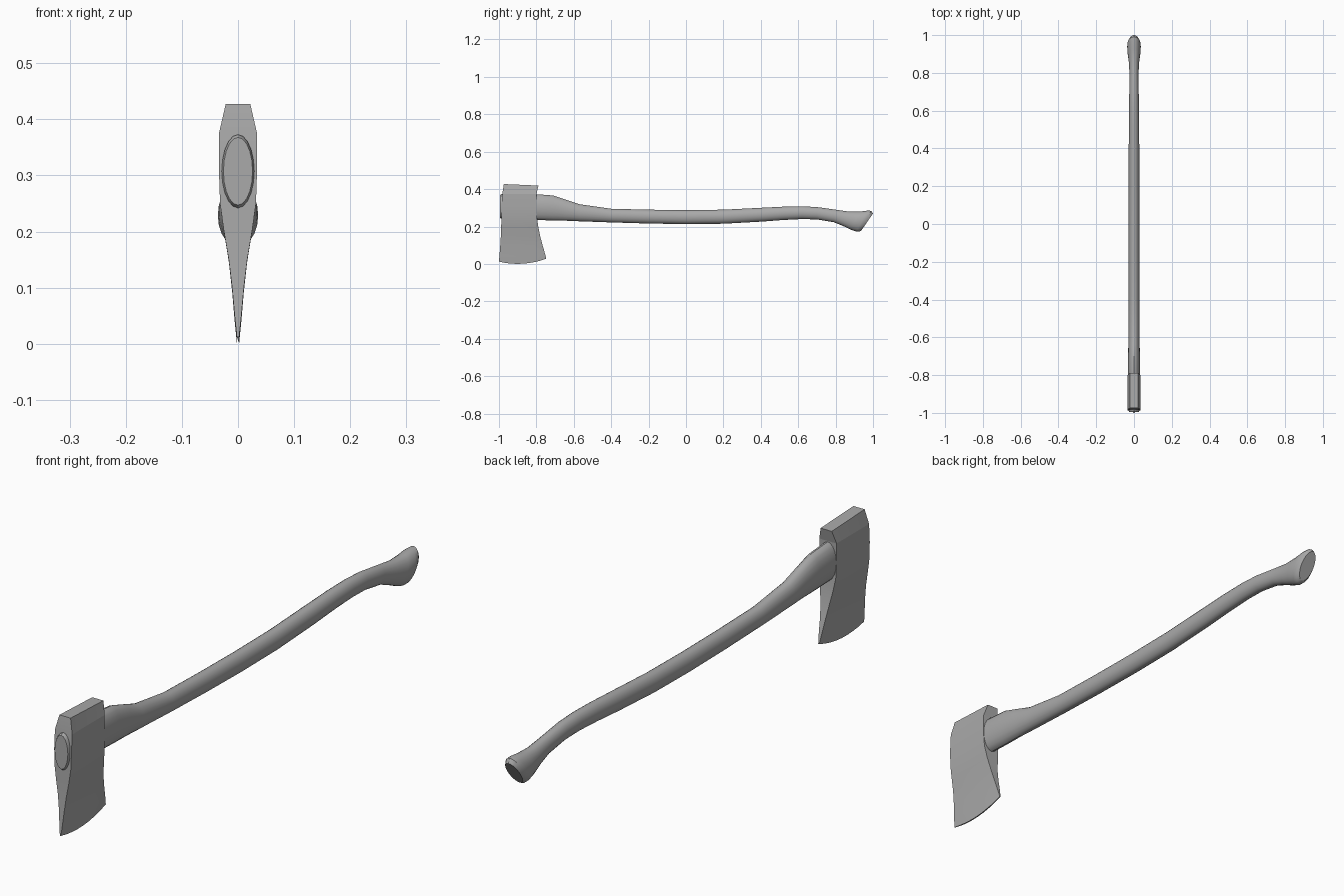
import bpy, bmesh, math

cube = bpy.data.objects.get("Cube")
if cube:
    bpy.data.objects.remove(cube)

grey = bpy.data.materials.new("plain_grey")
grey.use_nodes = True
colour = (0.4, 0.4, 0.4, 1)
grey.diffuse_color = colour
grey.node_tree.nodes["Principled BSDF"].inputs["Base Color"].default_value = colour


def loft(name, rings, smooth_angle):
    """Skin a list of closed rings, cap both ends and smooth the result."""
    bm = bmesh.new()
    loops = [[bm.verts.new(p) for p in ring] for ring in rings]
    for a, b in zip(loops, loops[1:]):
        for i in range(len(a)):
            j = (i + 1) % len(a)
            bm.faces.new((a[i], a[j], b[j], b[i]))
    bm.faces.new(loops[0])
    bm.faces.new(loops[-1])
    bmesh.ops.recalc_face_normals(bm, faces=bm.faces)
    mesh = bpy.data.meshes.new(name)
    bm.to_mesh(mesh)
    bm.free()
    mesh.materials.append(grey)
    obj = bpy.data.objects.new(name, mesh)
    bpy.context.collection.objects.link(obj)
    bpy.ops.object.select_all(action="DESELECT")
    obj.select_set(True)
    bpy.context.view_layer.objects.active = obj
    bpy.ops.object.shade_smooth_by_angle(angle=math.radians(smooth_angle))
    return obj


def oval(top_y, top_z, low_y, low_z, half_width, sides=20):
    """Oval ring whose upper and lower points may lean along the handle."""
    ring = []
    for i in range(sides):
        a = math.tau * i / sides
        t = (1 + math.cos(a)) / 2
        ring.append((half_width * math.sin(a),
                     low_y + (top_y - low_y) * t,
                     low_z + (top_z - low_z) * t))
    return ring


# Handle: upper point, lower point and half width along its length
handle = [
    (-.995, .368, -.995, .247, .026), (-.988, .373, -.988, .242, .029),
    (-.79, .372, -.79, .235, .033), (-.71, .366, -.71, .232, .032),
    (-.64, .343, -.64, .231, .030), (-.57, .319, -.57, .228, .029),
    (-.4, .295, -.4, .222, .028), (-.2, .290, -.2, .216, .028),
    (0, .288, 0, .213, .028), (.2, .290, .2, .215, .028),
    (.4, .300, .4, .226, .028), (.52, .306, .52, .235, .027),
    (.62, .308, .62, .240, .026), (.70, .304, .70, .238, .025),
    (.80, .290, .79, .223, .024), (.87, .280, .84, .203, .027),
    (.93, .280, .88, .184, .034), (.97, .285, .91, .173, .036),
    (.99, .284, .925, .172, .034), (1, .270, .937, .178, .027),
]
loft("handle", [oval(*s) for s in handle], 30)

# Axe head: height, front y, back y, half thickness, drop of the curved edge
head = [
    (.427, -.974, -.789, .022, 0), (.375, -.982, -.799, .034, 0),
    (.31, -.986, -.800, .034, 0), (.25, -.987, -.797, .032, 0),
    (.20, -.988, -.790, .025, .1), (.15, -.990, -.781, .0165, .25),
    (.10, -.993, -.769, .0105, .5), (.05, -.997, -.756, .006, .8),
    (.012, -1, -.747, .002, 1),
]


def head_ring(z, front, back, half, drop, steps=8):
    """Thin rectangle ring, sagging towards the cutting edge."""
    side = []
    for i in range(steps + 1):
        t = i / steps
        sag = drop * (.016 * t - .075 * t * (1 - t))
        slope = -.008 * t if z > .4 else 0
        side.append((half, front + (back - front) * t, z + sag + slope))
    return side + [(-x, y, zz) for x, y, zz in reversed(side)]


loft("axe_head", [head_ring(*s) for s in head], 11)
